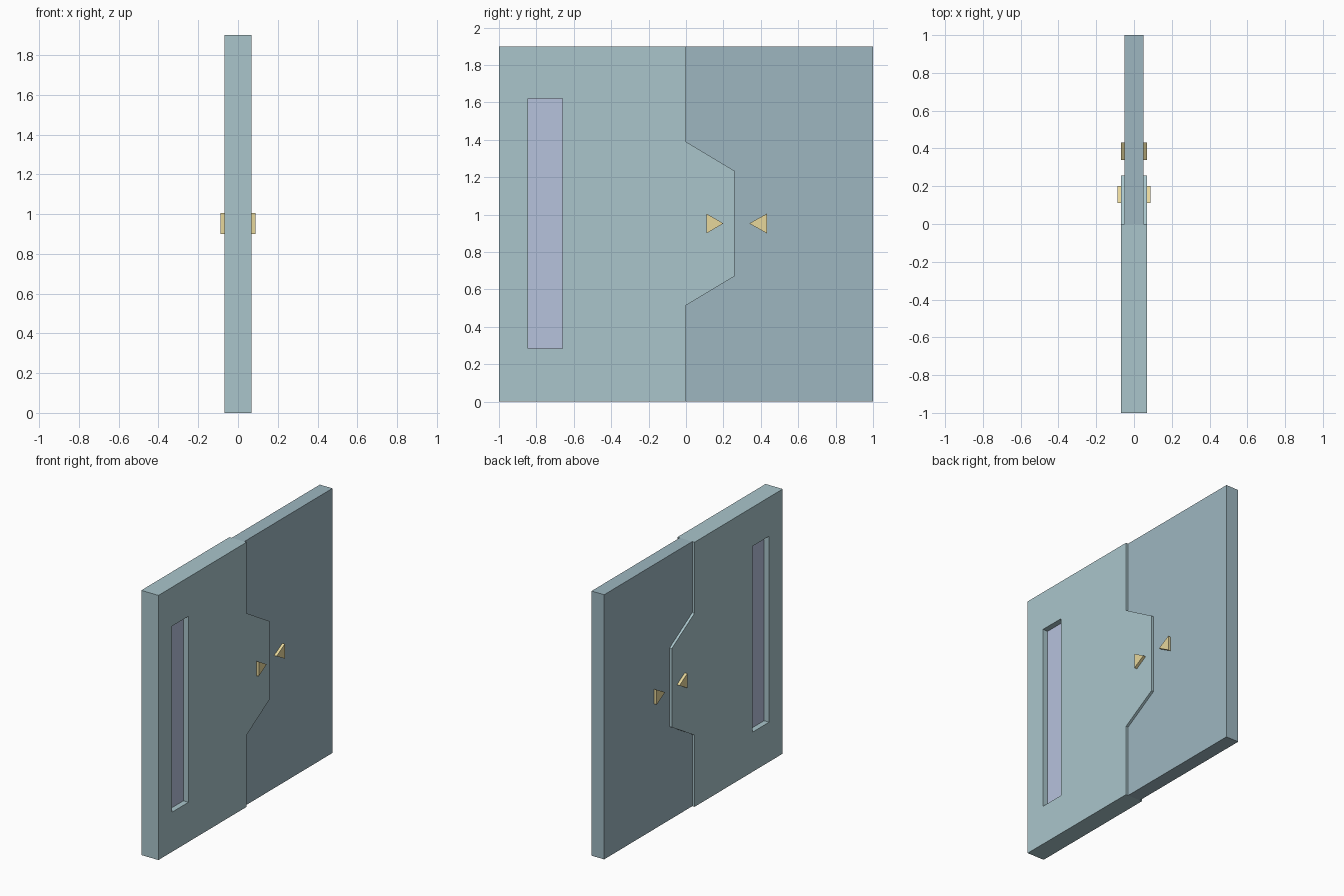
import bpy, bmesh

if "Cube" in bpy.data.objects:
    bpy.data.objects.remove(bpy.data.objects["Cube"])

H = 1.9
SEAM = [(0, 0), (0, 0.515), (0.258, 0.67), (0.258, 1.235), (0, 1.39), (0, H)]


def material(name, rgb):
    m = bpy.data.materials.new(name)
    m.diffuse_color = (*rgb, 1)
    m.use_nodes = True
    m.node_tree.nodes["Principled BSDF"].inputs["Base Color"].default_value = m.diffuse_color
    return m


def prism(name, profile, x0, x1, mat=None):
    """Extrude a (y, z) outline along x."""
    bm = bmesh.new()
    face = bm.faces.new([bm.verts.new((x0, y, z)) for y, z in profile])
    ext = bmesh.ops.extrude_face_region(bm, geom=[face])["geom"]
    verts = [v for v in ext if isinstance(v, bmesh.types.BMVert)]
    bmesh.ops.translate(bm, verts=verts, vec=(x1 - x0, 0, 0))
    bmesh.ops.recalc_face_normals(bm, faces=bm.faces)
    me = bpy.data.meshes.new(name)
    bm.to_mesh(me)
    bm.free()
    ob = bpy.data.objects.new(name, me)
    bpy.context.collection.objects.link(ob)
    if mat:
        me.materials.append(mat)
    return ob


def rect(y0, y1, z0, z1):
    return [(y0, z0), (y1, z0), (y1, z1), (y0, z1)]


teal = material("teal_panel", (0.40, 0.56, 0.60))
slate = material("slate_panel", (0.34, 0.47, 0.53))
lilac = material("lilac_glass", (0.47, 0.54, 0.72))
gold = material("gold_marker", (0.80, 0.68, 0.33))

# Thick door leaf with the projecting tab
tab_door = prism("tab_door", [(-1, 0)] + SEAM + [(-1, H)], -0.068, 0.068, teal)

# Window opening and its recessed pane
cutter = prism("window_cutter", rect(-0.845, -0.66, 0.285, 1.62), -0.2, 0.2)
cutter.hide_render = True
cutter.hide_viewport = True
cut = tab_door.modifiers.new("window", "BOOLEAN")
cut.operation = "DIFFERENCE"
cut.solver = "EXACT"
cut.object = cutter
prism("window_pane", rect(-0.845, -0.66, 0.285, 1.62), -0.028, 0.028, lilac)

# Thinner door leaf with the matching notch
prism("notch_door", SEAM + [(1, H), (1, 0)], -0.05, 0.05, slate)

# Arrow markers on both faces of each leaf, pointing at the seam
for leaf, base, tip, surface in (("tab", 0.11, 0.20, 0.068), ("notch", 0.432, 0.338, 0.05)):
    for side, s in (("right", 1), ("left", -1)):
        prism(f"{leaf}_arrow_{side}", [(base, 0.9), (tip, 0.953), (base, 1.005)],
              s * surface, s * (surface + 0.02), gold)
